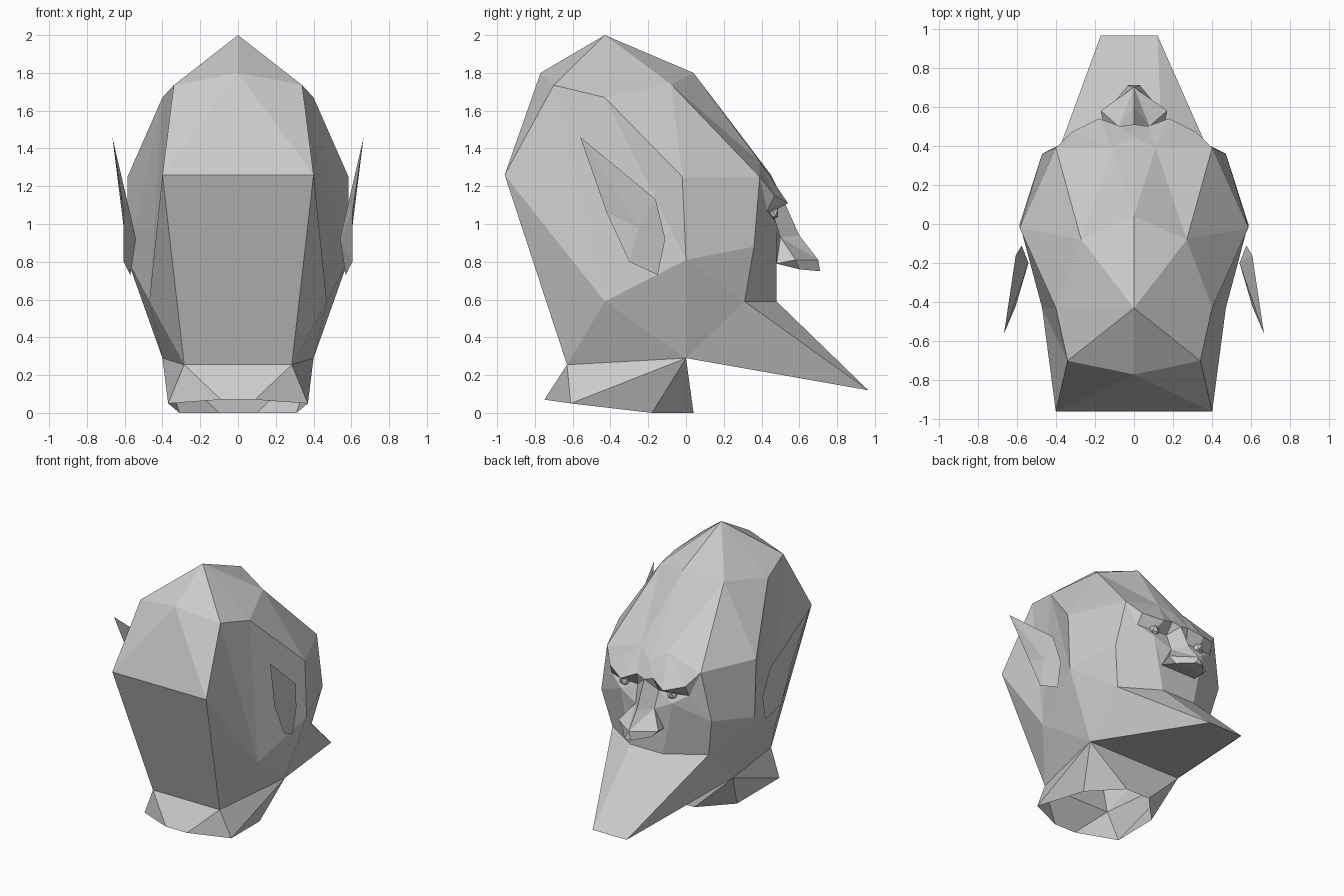
import bpy
import bmesh
from mathutils import Vector

cube = bpy.data.objects.get("Cube")
if cube:
    bpy.data.objects.remove(cube, do_unlink=True)

# One plain clay colour
clay = bpy.data.materials.new("light_grey_clay")
clay.use_nodes = True
clay.diffuse_color = (0.6, 0.6, 0.6, 1)
clay.node_tree.nodes["Principled BSDF"].inputs["Base Color"].default_value = (0.6, 0.6, 0.6, 1)

HEAD_CENTRE = Vector((0, -0.1, 0.95))

# Landmarks of one half of the skull
skull = dict(
    apex=(0, -.43, 2), back_top=(0, -.77, 1.8), back_corner=(.34, -.70, 1.735),
    back_rim=(.40, -.96, 1.26), nape=(.285, -.63, .255), crown=(.40, -.43, 1.67),
    temple=(.27, -.08, 1.74), hairline=(0, .04, 1.8), side_high=(.585, -.02, 1.25),
    side_low=(.585, 0, .81), behind_jaw=(.47, -.43, .59), throat=(.40, 0, .29),
    brow_end=(.40, .39, 1.25), cheek=(.47, .36, .88), jaw=(.41, .31, .59),
    forehead=(.11, .39, 1.33), brow_mid=(0, .45, 1.26))

# Landmarks of one half of the face
face = dict(
    brow_in=(.07, .50, 1.16), brow_peak=(.18, .54, 1.11), brow_out=(.32, .47, 1.15),
    bridge=(0, .51, 1.14), eye_in=(.09, .46, 1.06), eye_mid=(.20, .45, 1.06),
    eye_out=(.33, .43, 1.07), under_eye=(.22, .48, 1.0), chin=(.14, .48, .59))

# Landmarks of one half of the nose
nose = dict(
    ridge=(0, .60, .94), tip=(0, .70, .81), flank=(.08, .50, .93), wing=(.17, .58, .81),
    wing_back=(.15, .48, .79), tip_low=(.03, .71, .75), wing_low=(.12, .60, .76))

# Lower ring of the neck
neck = dict(
    neck_back=(.09, -.75, .07), neck_corner=(.37, -.61, .05),
    neck_side=(.31, -.18, 0), neck_front=(.10, .04, 0))

# End of the chin, slightly off centre
chin_end = dict(end_left=(.12, .965, .12), end_right=(-.17, .965, .12))

points = {**skull, **face, **nose, **neck, **chin_end}


def locate(word):
    """Return a landmark; a leading | drops it onto the centre plane, - mirrors it."""
    x, y, z = points[word.lstrip("|-")]
    return (0 if word[0] == "|" else -x if word[0] == "-" else x, y, z)


def make_object(name, bm):
    mesh = bpy.data.meshes.new(name)
    bm.to_mesh(mesh)
    bm.free()
    mesh.materials.append(clay)
    obj = bpy.data.objects.new(name, mesh)
    bpy.context.collection.objects.link(obj)
    return obj


def mirror(obj):
    mod = obj.modifiers.new("mirror", "MIRROR")
    mod.merge_threshold = 0.0005


def shell(name, faces, symmetric=True):
    """Flat-faced shell through named landmarks, one face per entry."""
    bm = bmesh.new()
    made = {}
    for entry in faces:
        corners = []
        for word in entry.split():
            co = locate(word)
            if co not in made:
                made[co] = bm.verts.new(co)
            corners.append(made[co])
        bm.faces.new(corners)
    bmesh.ops.recalc_face_normals(bm, faces=bm.faces[:])
    outward = sum((f.calc_center_median() - HEAD_CENTRE).dot(f.normal) * f.calc_area()
                  for f in bm.faces)
    if outward < 0:
        bmesh.ops.reverse_faces(bm, faces=bm.faces[:])
    obj = make_object(name, bm)
    if symmetric:
        mirror(obj)


# Skull with forehead, sides and back
shell("skull", [
    "apex back_top back_corner",
    "back_top back_rim back_corner",
    "back_top |back_rim back_rim",
    "back_rim |back_rim |nape nape",
    "apex back_corner crown",
    "apex crown temple",
    "apex temple hairline",
    "back_corner back_rim behind_jaw",
    "back_corner behind_jaw crown",
    "crown behind_jaw side_low",
    "crown side_low side_high",
    "back_rim nape behind_jaw",
    "behind_jaw throat side_low",
    "behind_jaw nape throat",
    "side_high brow_end cheek side_low",
    "side_low cheek jaw",
    "side_low jaw throat",
    "crown temple side_high",
    "temple brow_end side_high",
    "hairline brow_mid forehead",
    "hairline forehead temple",
    "temple forehead brow_end",
])

# Brow, eye sockets, cheeks and mouth area
shell("face", [
    "forehead brow_mid brow_in",
    "brow_mid bridge brow_in",
    "forehead brow_in brow_peak",
    "forehead brow_peak brow_out",
    "forehead brow_out brow_end",
    "brow_in bridge eye_in",
    "brow_in eye_in eye_mid brow_peak",
    "brow_peak eye_mid eye_out brow_out",
    "brow_end brow_out eye_out",
    "brow_end eye_out cheek",
    "eye_in under_eye eye_mid",
    "eye_mid under_eye eye_out",
    "eye_out under_eye cheek",
    "eye_in flank under_eye",
    "flank wing_back under_eye",
    "under_eye chin jaw cheek",
    "under_eye wing_back chin",
    "wing_back |wing_back |chin chin",
])

# Nose with flared wings
shell("nose", [
    "bridge ridge flank eye_in",
    "ridge tip flank",
    "tip wing flank",
    "tip tip_low wing_low wing",
    "tip |tip_low tip_low",
    "wing wing_low wing_back",
    "flank wing wing_back",
    "tip_low |tip_low |wing_low wing_low",
    "wing_low |wing_low |wing_back wing_back",
])

# Open-ended neck
shell("neck", [
    "nape |nape |neck_back neck_back",
    "nape neck_back neck_corner",
    "nape neck_corner throat",
    "throat neck_corner neck_side",
    "throat neck_side neck_front",
    "throat neck_front |neck_front |throat",
])

# Long pointed chin
shell("pointed_chin", [
    "chin -chin end_right end_left",
    "chin end_left jaw",
    "-chin -jaw end_right",
    "jaw end_left throat",
    "-jaw -throat end_right",
    "throat end_left end_right -throat",
], symmetric=False)

# Thin swept-back ears
outline = [(.665, -.56, 1.46), (.605, -.16, 1.13), (.575, -.11, .92),
           (.57, -.15, .73), (.605, -.30, .80), (.605, -.42, 1.06)]
bm = bmesh.new()
rim = [bm.verts.new(p) for p in outline]
root = bm.verts.new((.54, -.20, .92))
hub = bm.verts.new((.605, -.25, .98))
for a, b in zip(rim, rim[1:] + rim[:1]):
    bm.faces.new((a, b, hub))
    bm.faces.new((b, a, root))
bmesh.ops.recalc_face_normals(bm, faces=bm.faces[:])
mirror(make_object("ears", bm))

# Small faceted eyes in the sockets
bm = bmesh.new()
bmesh.ops.create_icosphere(bm, subdivisions=1, radius=0.045)
bmesh.ops.translate(bm, verts=bm.verts[:], vec=(.20, .45, 1.06))
mirror(make_object("eyes", bm))
